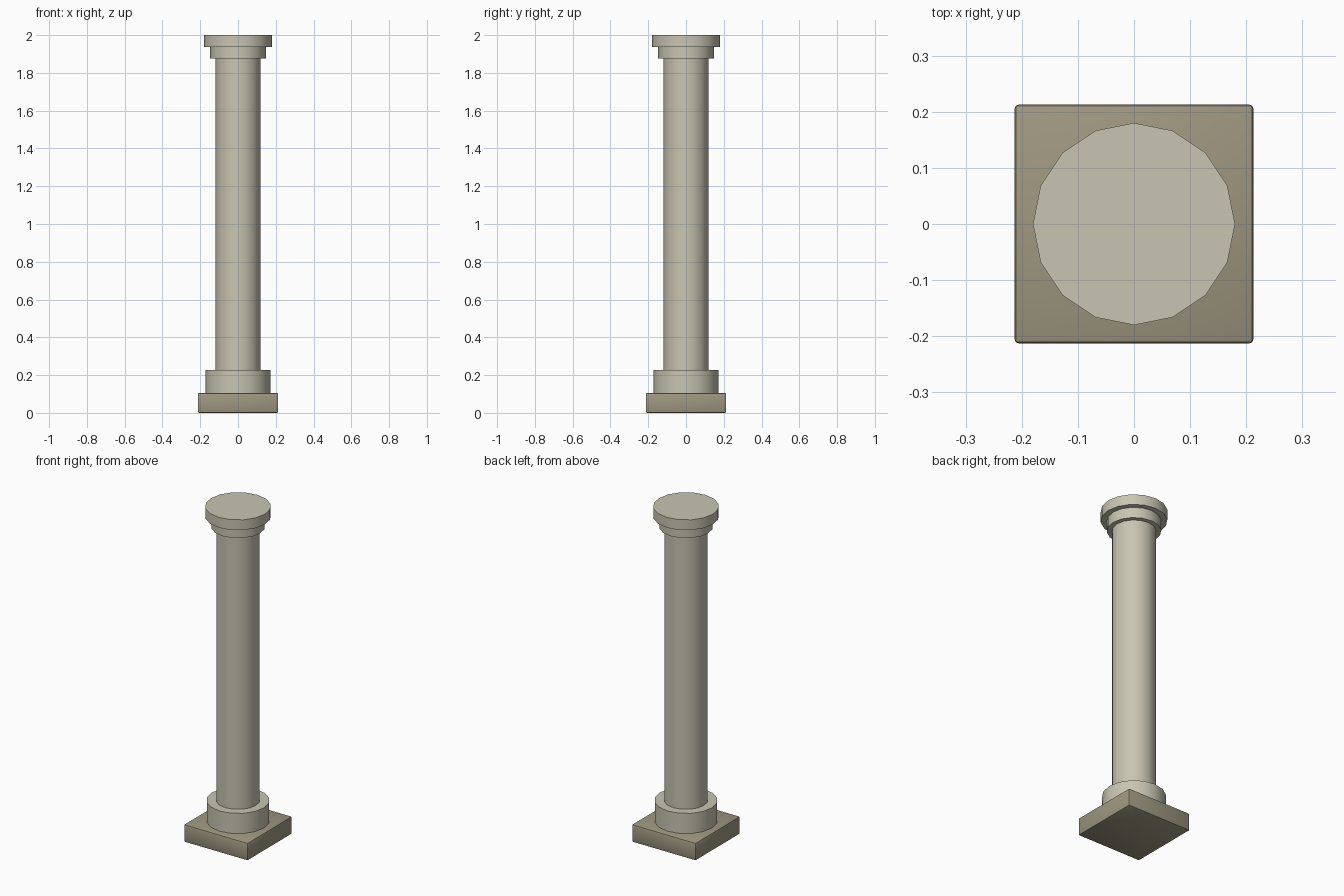
import bpy, math

if "Cube" in bpy.data.objects:
    bpy.data.objects.remove(bpy.data.objects["Cube"])


def material(name, rgb):
    m = bpy.data.materials.new(name)
    m.diffuse_color = (*rgb, 1)
    m.use_nodes = True
    m.node_tree.nodes["Principled BSDF"].inputs["Base Color"].default_value = m.diffuse_color
    return m


PALE = material("pale stone", (0.578, 0.558, 0.445))
DARK = material("dark stone", (0.342, 0.310, 0.216))


def finish(obj, name, mat):
    obj.name = name
    obj.data.materials.append(mat)
    bpy.ops.object.shade_smooth_by_angle(angle=math.radians(40))


def drum(name, radius, z0, z1, sides=16):
    bpy.ops.mesh.primitive_cylinder_add(vertices=sides, radius=radius, depth=z1 - z0,
                                        location=(0, 0, (z0 + z1) / 2))
    finish(bpy.context.object, name, PALE)


# Square plinth with softened edges
bpy.ops.mesh.primitive_cube_add(size=1, location=(0, 0, 0.053))
plinth = bpy.context.object
plinth.scale = (0.426, 0.426, 0.106)
bpy.ops.object.transform_apply(location=False, rotation=False, scale=True)
bevel = plinth.modifiers.new("soft edges", 'BEVEL')
bevel.width = 0.008
bevel.segments = 2
bpy.ops.object.modifier_apply(modifier=bevel.name)
finish(plinth, "plinth", DARK)

# Round parts stacked from bottom to top
drum("base_ring", 0.173, 0.106, 0.228)
drum("shaft", 0.12, 0.228, 1.875)
drum("neck_ring", 0.147, 1.875, 1.938)
drum("cap", 0.18, 1.938, 2.0)
